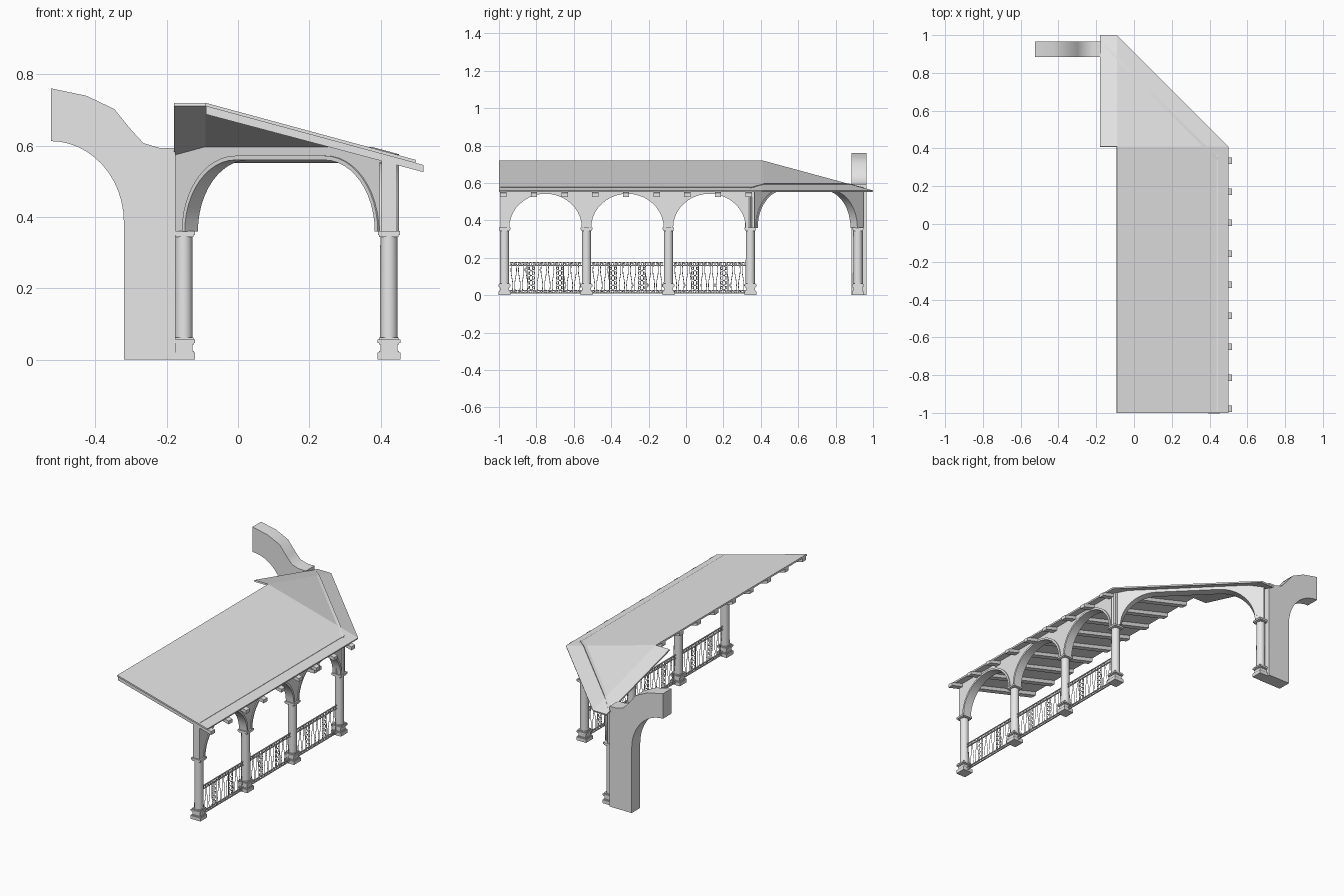
import bpy, bmesh
from math import sin, cos, pi, sqrt
from mathutils import Vector, Matrix

if "Cube" in bpy.data.objects:
    bpy.data.objects.remove(bpy.data.objects["Cube"])

stone = bpy.data.materials.new("pale_grey")
stone.use_nodes = True
stone.diffuse_color = (0.8, 0.8, 0.8, 1)
stone.node_tree.nodes["Principled BSDF"].inputs["Base Color"].default_value = (0.8, 0.8, 0.8, 1)

COL_X = 0.423
COL_Y = [-0.97, -0.532, -0.094, 0.344]
REAR = Vector((-0.152, 0.919, 0))
SPRING = 0.36


def finish(name, bm, smooth=False):
    bmesh.ops.recalc_face_normals(bm, faces=bm.faces)
    mesh = bpy.data.meshes.new(name)
    bm.to_mesh(mesh)
    bm.free()
    mesh.materials.append(stone)
    obj = bpy.data.objects.new(name, mesh)
    bpy.context.collection.objects.link(obj)
    if smooth:
        bpy.ops.object.select_all(action='DESELECT')
        obj.select_set(True)
        bpy.context.view_layer.objects.active = obj
        bpy.ops.object.shade_smooth_by_angle(angle=0.6)
    return obj


def slab(bm, points, origin, along, half):
    """Extrude a (distance, height) outline on both sides of a vertical plane."""
    along = Vector(along).normalized()
    side = Vector((along.y, -along.x, 0)) * half
    rings = []
    for s in (-1, 1):
        rings.append([bm.verts.new(Vector(origin) + along * d + Vector((0, 0, z)) + side * s)
                      for d, z in points])
    bm.faces.new(rings[0])
    bm.faces.new(rings[1][::-1])
    n = len(points)
    for i in range(n):
        j = (i + 1) % n
        bm.faces.new((rings[0][i], rings[0][j], rings[1][j], rings[1][i]))


def box(bm, centre, size):
    bmesh.ops.create_cube(bm, size=1, matrix=Matrix.Translation(centre) @ Matrix.Diagonal((*size, 1)))


def arc(cx, rx, rz, start=pi, end=0, steps=20):
    return [(cx + rx * cos(start + (end - start) * i / steps),
             SPRING + rz * sin(start + (end - start) * i / steps)) for i in range(steps + 1)]


# Roof sheet: long slope, corner hip and short rear slope
bm = bmesh.new()
a, b, c, d, e, f, g = [bm.verts.new(p) for p in (
    (-0.09, -1, 0.72), (0.5, -1, 0.56), (0.5, 0.41, 0.56), (-0.09, 1, 0.56),
    (-0.18, 1, 0.56), (-0.18, 0.41, 0.72), (-0.09, 0.41, 0.72))]
for face in ((a, b, c, g), (g, c, d), (g, d, e, f)):
    bm.faces.new(face)
roof = finish("roof", bm)
thick = roof.modifiers.new("thickness", 'SOLIDIFY')
thick.thickness = 0.009
thick.offset = -1

# Rafters under the long slope
bm = bmesh.new()
for i in range(9):
    slab(bm, [(-0.09, 0.711), (0.52, 0.546), (0.52, 0.526), (-0.09, 0.688)],
         (0, 0.335 - 0.164 * i, 0), (1, 0, 0), 0.017)
finish("rafters", bm)

# Columns: stepped square base, round shaft, square capital
BLOCKS = [(0, 0.02, 0.064), (0.02, 0.025, 0.056), (0.025, 0.042, 0.048), (0.042, 0.047, 0.056),
          (0.047, 0.056, 0.064), (0.056, 0.062, 0.054), (0.344, 0.35, 0.054), (0.35, 0.361, 0.062)]
for n, (x, y) in enumerate([(COL_X, y) for y in COL_Y] + [(REAR.x, REAR.y)]):
    bm = bmesh.new()
    for low, high, w in BLOCKS:
        box(bm, (x, y, (low + high) / 2), (w, w, high - low))
    bmesh.ops.create_cone(bm, cap_ends=True, segments=24, radius1=0.025, radius2=0.024,
                          depth=0.29, matrix=Matrix.Translation((x, y, 0.203)))
    finish(f"column_{n + 1}", bm, True)

# Side arcade with three round arches
bays = [(p + q) / 2 for p, q in zip(COL_Y, COL_Y[1:])]
outline = [(-0.993, SPRING)]
for mid in bays:
    outline += arc(mid, 0.194, 0.182)
outline += [(0.367, SPRING), (0.367, 0.577), (-0.993, 0.577)]
bm = bmesh.new()
slab(bm, outline, (COL_X, 0, 0), (0, 1, 0), 0.021)
finish("side_arcade", bm, True)

# Raised rims around the arches
bm = bmesh.new()
for mid in bays:
    slab(bm, arc(mid, 0.194, 0.182) + arc(mid, 0.206, 0.194)[::-1], (COL_X, 0, 0), (0, 1, 0), 0.026)
finish("side_arch_rims", bm, True)

# Diagonal corner arch with a flat crown
start = Vector((COL_X, COL_Y[-1], 0))
run = REAR - start
span = run.length


def flat_arch(inset, radius):
    return (arc(inset + radius, radius, radius, pi, pi / 2, 12)
            + arc(span - inset - radius, radius, radius, pi / 2, 0, 12))


opening = flat_arch(0.03, 0.2)
bm = bmesh.new()
slab(bm, [(-0.02, SPRING)] + opening + [(span + 0.02, SPRING), (span + 0.02, 0.576),
     (span - 0.09, 0.597), (0.09, 0.597), (-0.02, 0.576)], start, run, 0.021)
slab(bm, opening + flat_arch(0.018, 0.212)[::-1], start, run, 0.026)
finish("corner_arch", bm, True)

# Free-standing wall pier with a curved half arch
profile = [(-0.175, 0), (-0.175, 0.594), (-0.22, 0.594), (-0.265, 0.607), (-0.3, 0.645),
           (-0.347, 0.703), (-0.425, 0.74), (-0.525, 0.761), (-0.525, 0.613)]
profile += [(-0.525 + 0.205 * sin(t * pi / 24), 0.385 + 0.228 * cos(t * pi / 24)) for t in range(1, 13)]
profile.append((-0.32, 0))
bm = bmesh.new()
slab(bm, profile, (0, 0.925, 0), (1, 0, 0), 0.04)
finish("wall_pier", bm, True)

# Iron railing: rails, wavy balusters and ornamental ring panels
bm = bmesh.new()
for low, high in zip(COL_Y, COL_Y[1:]):
    for z in (0.012, 0.026, 0.158, 0.176):
        box(bm, (COL_X, (low + high) / 2, z), (0.006, high - low - 0.05, 0.004))
finish("railing_rails", bm)

iron = bpy.data.curves.new("railing_ironwork", 'CURVE')
iron.dimensions = '3D'
iron.bevel_depth = 0.0017
iron.bevel_resolution = 0


def wire(points, closed=False):
    spline = iron.splines.new('POLY')
    spline.points.add(len(points) - 1)
    for p, (y, z) in zip(spline.points, points):
        p.co = (COL_X, y, z, 1)
    spline.use_cyclic_u = closed


def ring(y, z, ry, rz):
    wire([(y + ry * cos(k * pi / 5), z + rz * sin(k * pi / 5)) for k in range(10)], True)


for mid in bays:
    panels = [mid - 0.077, mid + 0.077]
    for i in range(19):
        y = mid + (i - 9) * 0.02
        if min(abs(y - p) for p in panels) > 0.021:
            sway = 0.005 * (-1) ** i
            wire([(y + sway * sin(2 * pi * k / 8), 0.012 + 0.164 * k / 8) for k in range(9)])
        ring(y, 0.167, 0.007, 0.008)
        ring(y, 0.019, 0.007, 0.006)
    for p in panels:
        for s in (-0.019, 0.019):
            wire([(p + s, 0.012), (p + s, 0.176)])
        for k in range(5):
            z = 0.04 + 0.026 * k
            ring(p, z, 0.009, 0.013)
            for s in (-1, 1):
                ring(p + s * 0.012, z, 0.005, 0.007)
railing = bpy.data.objects.new("railing_ironwork", iron)
iron.materials.append(stone)
bpy.context.collection.objects.link(railing)
